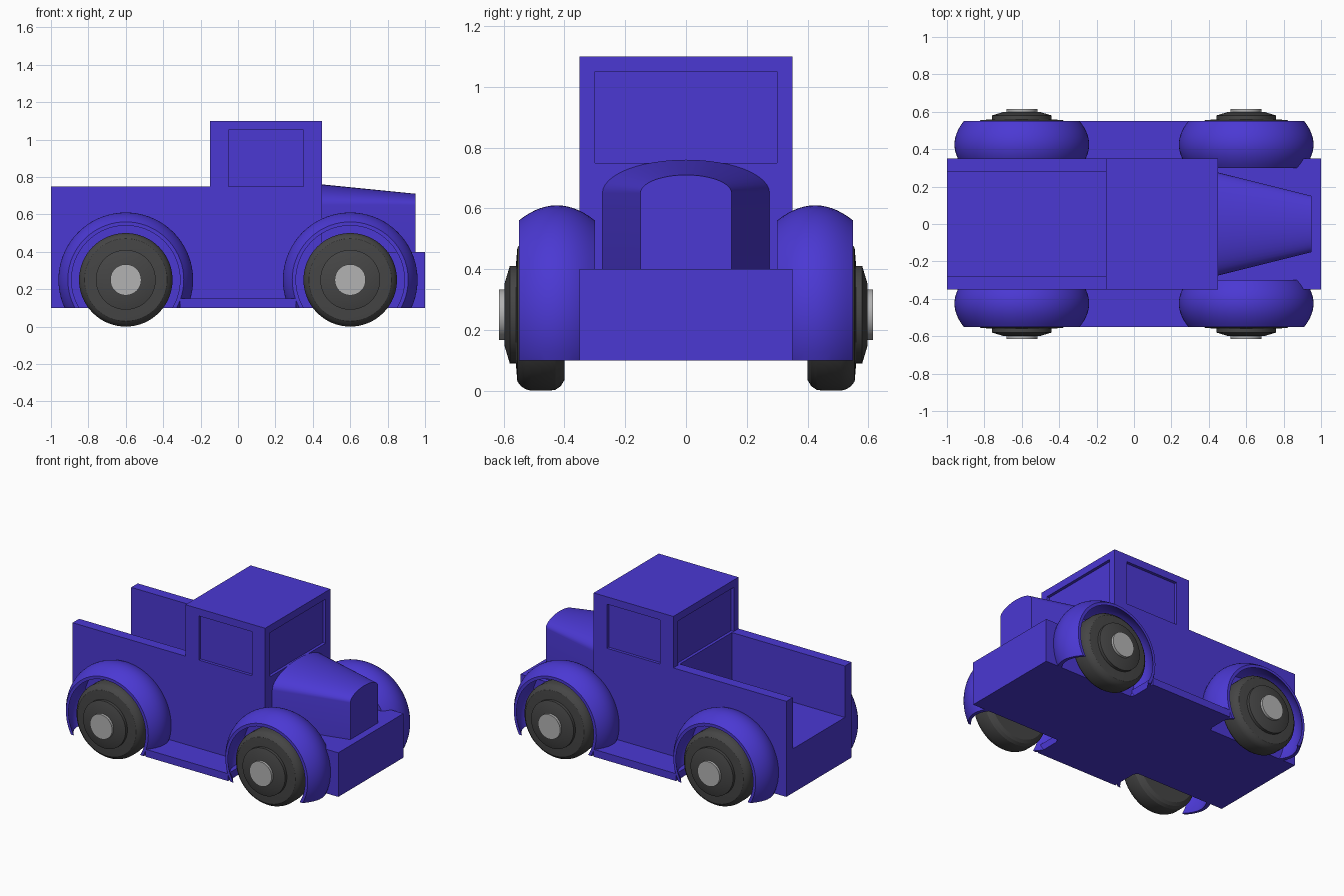
import bpy, bmesh, math
from mathutils import Vector

if "Cube" in bpy.data.objects:
    bpy.data.objects.remove(bpy.data.objects["Cube"])


def material(name, rgb):
    m = bpy.data.materials.new(name)
    m.diffuse_color = (*rgb, 1)
    m.use_nodes = True
    m.node_tree.nodes["Principled BSDF"].inputs["Base Color"].default_value = m.diffuse_color
    return m


BLUE = material("blue_paint", (0.07, 0.04, 0.65))
RUBBER = material("rubber", (0.06, 0.06, 0.06))
METAL = material("metal", (0.45, 0.45, 0.45))


def add(name, bm, mat, smooth=False):
    bmesh.ops.recalc_face_normals(bm, faces=bm.faces)
    me = bpy.data.meshes.new(name)
    bm.to_mesh(me)
    bm.free()
    me.materials.append(mat)
    ob = bpy.data.objects.new(name, me)
    bpy.context.collection.objects.link(ob)
    if smooth:
        bpy.ops.object.select_all(action='DESELECT')
        ob.select_set(True)
        bpy.context.view_layer.objects.active = ob
        bpy.ops.object.shade_smooth_by_angle(angle=math.radians(25))
    return ob


def loft(a, b):
    """Solid between two matching closed outlines."""
    bm = bmesh.new()
    va, vb = [bm.verts.new(p) for p in a], [bm.verts.new(p) for p in b]
    bm.faces.new(va)
    bm.faces.new(vb)
    for i in range(len(va)):
        j = (i + 1) % len(va)
        bm.faces.new((va[i], va[j], vb[j], vb[i]))
    return bm


def box(name, x, y, z, mat=BLUE):
    ring = [(x[0], y[0]), (x[1], y[0]), (x[1], y[1]), (x[0], y[1])]
    return add(name, loft([(*p, z[0]) for p in ring], [(*p, z[1]) for p in ring]), mat)


def lathe(profile, steps=64):
    """Revolve (radius, y) points around the y axis."""
    bm = bmesh.new()
    vs = [bm.verts.new((r, y, 0)) for r, y in profile]
    es = [bm.edges.new(p) for p in zip(vs, vs[1:])]
    bmesh.ops.spin(bm, geom=vs + es, cent=(0, 0, 0), axis=(0, 1, 0),
                   angle=2 * math.pi, steps=steps)
    bmesh.ops.remove_doubles(bm, verts=bm.verts, dist=1e-5)
    return bm


def four_corners(ob):
    """Place linked copies at all four wheel positions."""
    base = ob.name
    for side, turn in (("left", 0), ("right", math.pi)):
        for end, x in (("front", 0.6), ("rear", -0.6)):
            c = ob.copy()
            c.name = f"{base}_{end}_{side}"
            c.location = (x, 0, 0.25)
            c.rotation_euler.z = turn
            bpy.context.collection.objects.link(c)
    bpy.data.objects.remove(ob)


# Chassis and cab from one side profile
side = [(-1, .1), (1, .1), (1, .4), (.45, .4), (.45, 1.1), (-.15, 1.1), (-.15, .4), (-1, .4)]
body = add("body_and_cab", loft([(x, -.35, z) for x, z in side],
                                [(x, .35, z) for x, z in side]), BLUE)

# Recessed windows
D = 0.02
windows = {
    "front": ((.45 - D, .55), (-.3, .3)),
    "rear": ((-.25, -.15 + D), (-.3, .3)),
    "left": ((-.05, .35), (.35 - D, .45)),
    "right": ((-.05, .35), (-.45, -.35 + D)),
}
for name, (x, y) in windows.items():
    cutter = box(f"window_cutter_{name}", x, y, (.75, 1.05))
    cutter.hide_render = True
    cutter.display_type = 'WIRE'
    mod = body.modifiers.new(f"window_{name}", 'BOOLEAN')
    mod.operation, mod.solver, mod.object = 'DIFFERENCE', 'EXACT', cutter

# Apply the cuts and drop the cutters
bpy.context.view_layer.update()
cut = bpy.data.meshes.new_from_object(body.evaluated_get(bpy.context.evaluated_depsgraph_get()))
body.modifiers.clear()
body.data = cut
for ob in [o for o in bpy.data.objects if o.name.startswith("window_cutter")]:
    bpy.data.objects.remove(ob)

# Bed walls and running boards
for s, label in ((1, "left"), (-1, "right")):
    box(f"bed_wall_{label}", (-1, -.15), sorted((s * .28, s * .35)), (.4, .75))
    box(f"running_board_{label}", (-.31, .31), sorted((s * .35, s * .55)), (.1, .15))


# Tapered hood with an arched top
def hood_section(x, w, h, n=24):
    arc = [(x, w * math.cos(math.pi * i / n), .65 + h * math.sin(math.pi * i / n))
           for i in range(n + 1)]
    return [(x, w, .4)] + arc + [(x, -w, .4)]


add("hood", loft(hood_section(.45, .275, .11), hood_section(.95, .15, .06)), BLUE, True)

# Fenders: bulged shells with a closed inner wall, cut flat at the bottom
N = 14
ts = [-1 + 2 * i / N for i in range(N + 1)]
outer = [(.31 + .05 * (1 - t * t), .425 + .125 * t) for t in ts]
inner = [(.29 + .05 * (1 - t * t), .435 + .115 * t) for t in reversed(ts)]
bm = lathe([(0, .30)] + outer + inner + [(0, .32)], 72)
bmesh.ops.bisect_plane(bm, geom=bm.verts[:] + bm.edges[:] + bm.faces[:],
                       plane_co=Vector((0, 0, -.15)), plane_no=Vector((0, 0, -1)),
                       clear_outer=True)
bmesh.ops.edgeloop_fill(bm, edges=[e for e in bm.edges if e.is_boundary])
four_corners(add("fender", bm, BLUE, True))

# Wheels: tyre, stepped hub and metal cap
four_corners(add("tyre", lathe([
    (0, .40), (.215, .40), (.235, .412), (.247, .43), (.25, .45), (.25, .51),
    (.245, .528), (.235, .543), (.22, .555), (.16, .56), (0, .56)]), RUBBER, True))
four_corners(add("hub", lathe([
    (0, .55), (.16, .55), (.16, .58), (.10, .598), (0, .598)]), RUBBER, True))
four_corners(add("hub_cap", lathe([
    (0, .58), (.083, .58), (.083, .615), (0, .615)]), METAL, True))

# Axles
for label, x in (("front", .6), ("rear", -.6)):
    ob = add(f"axle_{label}", lathe([(0, -.42), (.04, -.42), (.04, .42), (0, .42)], 24),
             RUBBER, True)
    ob.location = (x, 0, .25)
